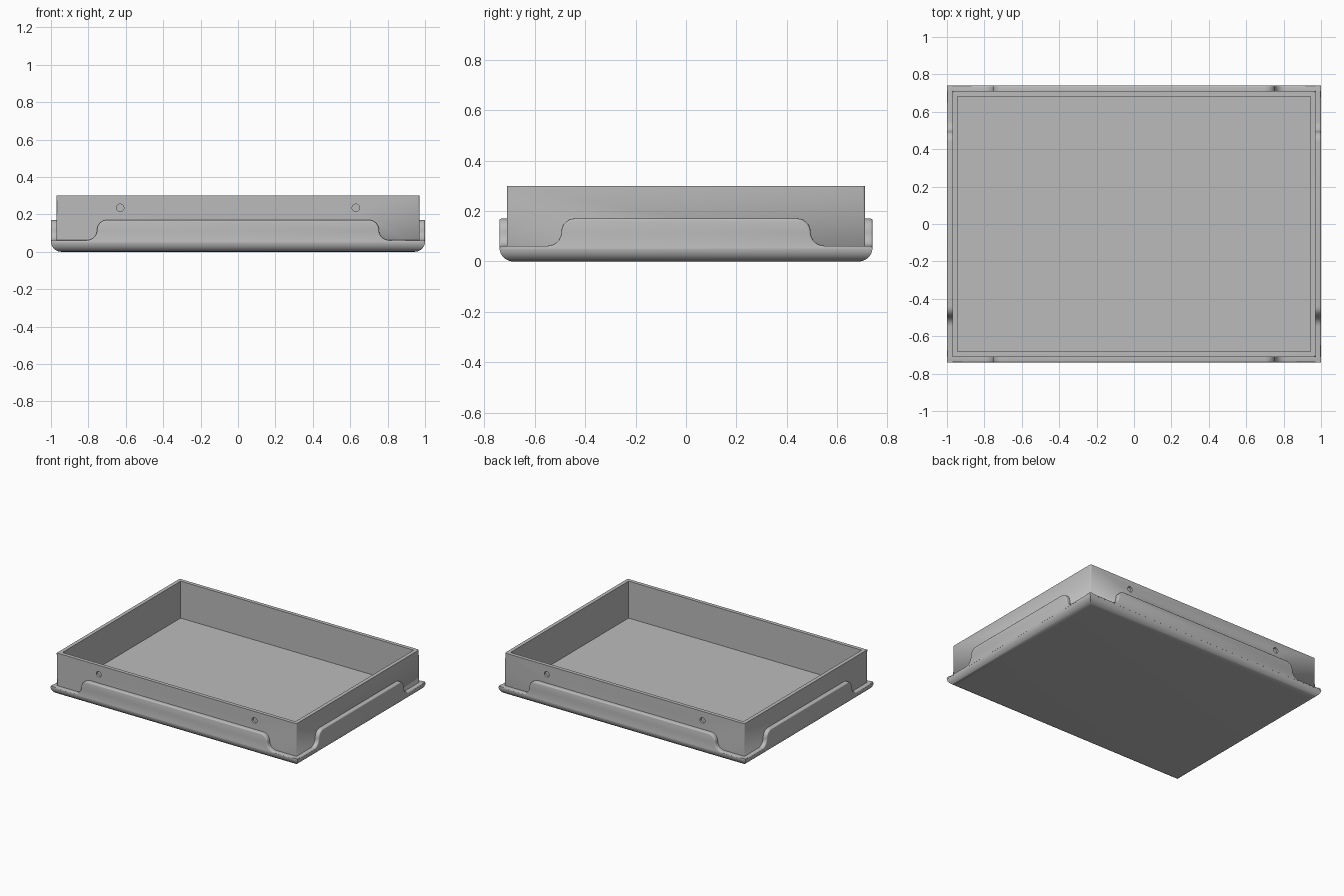
import bpy, bmesh
from math import sin, cos, pi, radians
from mathutils import Matrix, Vector

cube = bpy.data.objects.get("Cube")
if cube:
    bpy.data.objects.remove(cube)

HX, HY = 1.0, 0.74        # half size of the base pan
SHEET = 0.03              # pan and panel thickness
WALL = 0.027              # frame wall thickness
TOP = 0.30
LOW, HIGH = 0.062, 0.17   # panel height at the corners and in the middle

grey = bpy.data.materials.new("plain grey")
grey.use_nodes = True
grey.diffuse_color = (0.5, 0.5, 0.5, 1)
grey.node_tree.nodes["Principled BSDF"].inputs["Base Color"].default_value = (0.5, 0.5, 0.5, 1)


def finish(bm, name, smooth=True):
    bmesh.ops.recalc_face_normals(bm, faces=bm.faces)
    mesh = bpy.data.meshes.new(name)
    bm.to_mesh(mesh)
    bm.free()
    mesh.materials.append(grey)
    ob = bpy.data.objects.new(name, mesh)
    bpy.context.collection.objects.link(ob)
    bpy.ops.object.select_all(action='DESELECT')
    ob.select_set(True)
    bpy.context.view_layer.objects.active = ob
    if smooth:
        bpy.ops.object.shade_smooth_by_angle(angle=radians(35))
    return ob


def box(hx, hy, z0, z1):
    bm = bmesh.new()
    mat = Matrix.Translation((0, 0, (z0 + z1) / 2)) @ Matrix.Diagonal((2 * hx, 2 * hy, z1 - z0, 1))
    bmesh.ops.create_cube(bm, size=1, matrix=mat)
    return bm


def top_faces(bm):
    return [f for f in bm.faces if f.normal.z > 0.9]


# Base pan: rounded lower edges and a recessed floor
bm = box(HX, HY, 0, 0.056)
bm.normal_update()
bottom = [e for e in bm.edges if all(v.co.z < 0.01 for v in e.verts)]
bmesh.ops.bevel(bm, geom=bottom, offset=0.055, segments=10, profile=0.5, affect='EDGES')
bm.normal_update()
floor = max(bm.faces, key=lambda f: f.calc_center_median().z)
bmesh.ops.inset_region(bm, faces=[floor], thickness=SHEET)
floor = [f for f in bm.faces if len(f.verts) == 4 and f.calc_center_median().length < 0.06
         and f.calc_center_median().z > 0.05]
pit = bmesh.ops.extrude_discrete_faces(bm, faces=floor)["faces"] if not floor else None
ret = bmesh.ops.extrude_face_region(bm, geom=floor)
bmesh.ops.translate(bm, vec=(0, 0, 0.03 - 0.056),
                    verts=[g for g in ret["geom"] if isinstance(g, bmesh.types.BMVert)])
bmesh.ops.delete(bm, geom=[f for f in floor if f.is_valid], context='FACES_ONLY')
finish(bm, "base_pan")

# Upright frame: four thin walls with softened outer corners
fx, fy = HX - SHEET, HY - SHEET
bm = box(fx, fy, 0.028, TOP)
bm.normal_update()
caps = [f for f in bm.faces if abs(f.normal.z) > 0.9]
bmesh.ops.delete(bm, geom=caps, context='FACES')
outer = list(bm.verts)
inner = {}
for v in outer:
    sx, sy = (1 if v.co.x > 0 else -1), (1 if v.co.y > 0 else -1)
    inner[v] = bm.verts.new(v.co - Vector((sx * WALL, sy * WALL, 0)))
for f in list(bm.faces):
    bm.faces.new([inner[v] for v in reversed(f.verts)])
for e in [e for e in bm.edges if e.is_boundary and e.verts[0] in inner]:
    a, b = e.verts
    bm.faces.new((a, b, inner[b], inner[a]))
upright = [e for e in bm.edges if e.verts[0] in inner and e.verts[1] in inner
           and abs(e.verts[0].co.z - e.verts[1].co.z) > 0.1]
bmesh.ops.bevel(bm, geom=upright, offset=0.01, segments=4, profile=0.5, affect='EDGES')
frame = finish(bm, "frame_walls", smooth=False)

# Shallow round holes in the front and back walls
bm = bmesh.new()
for x in (-0.63, 0.63):
    for y in (-fy, fy):
        mat = Matrix.Translation((x, y, 0.235)) @ Matrix.Rotation(pi / 2, 4, 'X')
        bmesh.ops.create_cone(bm, cap_ends=True, segments=24, radius1=0.02, radius2=0.02,
                              depth=0.032, matrix=mat)
cutter = finish(bm, "hole_cutter", smooth=False)
cutter.hide_render = True
mod = frame.modifiers.new("holes", 'BOOLEAN')
mod.operation, mod.solver, mod.object = 'DIFFERENCE', 'EXACT', cutter
bpy.context.view_layer.objects.active = frame
bpy.ops.object.modifier_apply(modifier="holes")
bpy.data.objects.remove(cutter)
bpy.ops.object.select_all(action='DESELECT')
frame.select_set(True)
bpy.ops.object.shade_smooth_by_angle(angle=radians(35))


# Outer panel: low at the ends, rising to the middle through an S-curve
def panel(name, half, depth, step, turn):
    r = (HIGH - LOW) / 2
    n = 8
    angles = [i * pi / 2 / n for i in range(n + 1)]
    rise = [(step + r + r - r * sin(a), LOW + r - r * cos(a)) for a in angles]
    rise += [(step + r * cos(a), LOW + r + r * sin(a)) for a in angles[1:]]
    right = [(half, 0.05), (half, LOW)] + rise
    outline = right + [(-x, z) for x, z in reversed(right)]
    bm = bmesh.new()
    face = bm.faces.new([bm.verts.new((x, -depth, z)) for x, z in outline])
    ret = bmesh.ops.extrude_face_region(bm, geom=[face])
    bmesh.ops.translate(bm, vec=(0, SHEET, 0),
                        verts=[g for g in ret["geom"] if isinstance(g, bmesh.types.BMVert)])
    if not any(len(f.verts) > 4 and f.calc_center_median().y < -depth + 0.001 for f in bm.faces):
        bm.faces.new([v for v in bm.verts if v.co.y < -depth + 0.001])
    bmesh.ops.recalc_face_normals(bm, faces=bm.faces)
    rim = [e for e in bm.edges if all(v.co.y < -depth + 0.001 for v in e.verts)
           and not all(v.co.z < 0.051 for v in e.verts)]
    bmesh.ops.bevel(bm, geom=rim, offset=0.008, segments=3, profile=0.5,
                    affect='EDGES', clamp_overlap=False)
    bmesh.ops.rotate(bm, verts=bm.verts, matrix=Matrix.Rotation(turn, 3, 'Z'))
    finish(bm, name)


panel("front_panel", HX, HY, 0.70, 0)
panel("back_panel", HX, HY, 0.70, pi)
panel("left_panel", HY, HX, 0.44, pi / 2)
panel("right_panel", HY, HX, 0.44, -pi / 2)
